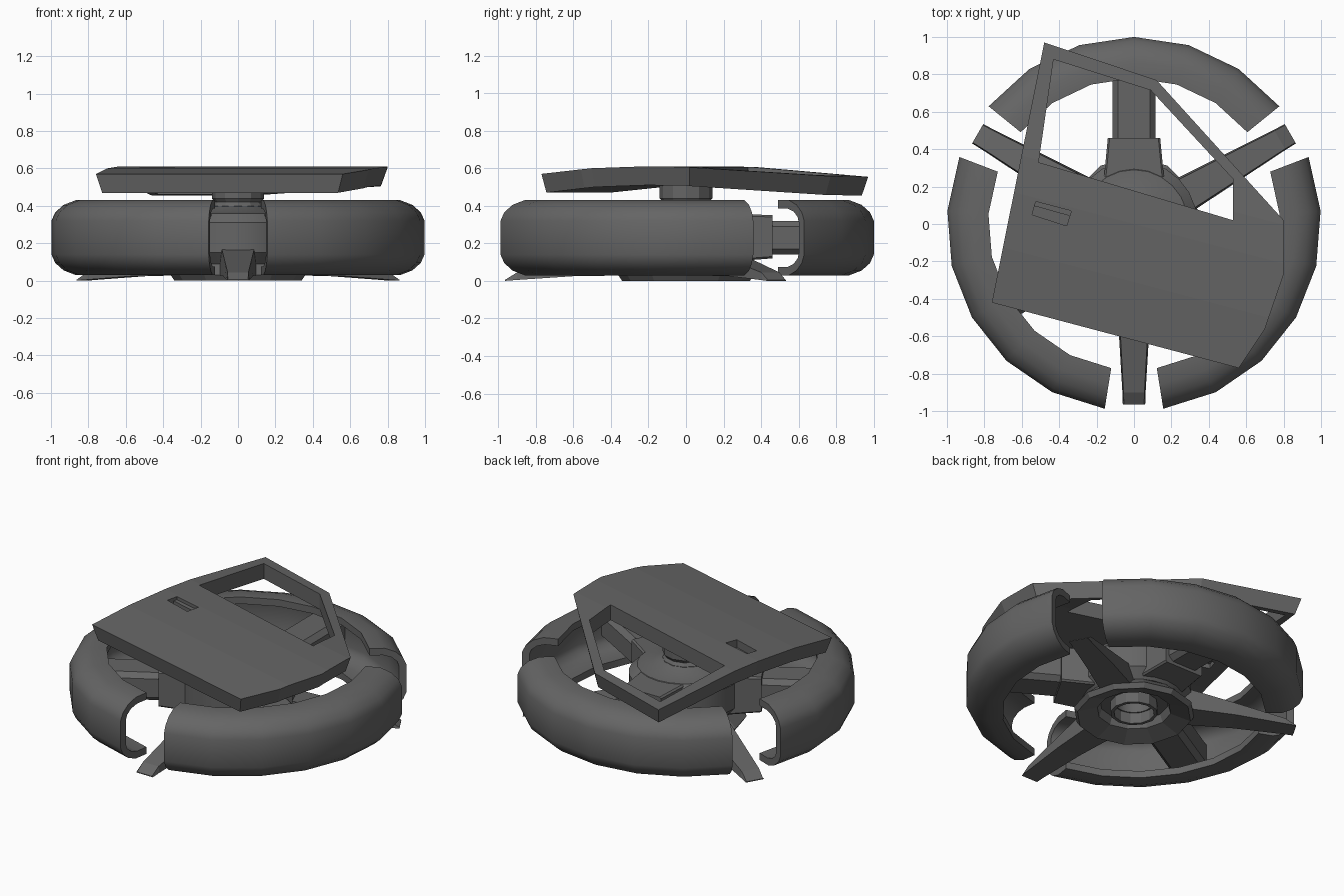
import bpy, bmesh, math
from mathutils import Vector, Matrix
from mathutils.geometry import intersect_point_line

if "Cube" in bpy.data.objects:
    bpy.data.objects.remove(bpy.data.objects["Cube"])

grey = bpy.data.materials.new("dark grey")
grey.diffuse_color = (0.13, 0.13, 0.13, 1)
grey.use_nodes = True
grey.node_tree.nodes["Principled BSDF"].inputs["Base Color"].default_value = grey.diffuse_color


def finish(name, bm, smooth=None):
    bmesh.ops.recalc_face_normals(bm, faces=bm.faces)
    me = bpy.data.meshes.new(name)
    bm.to_mesh(me)
    bm.free()
    me.materials.append(grey)
    ob = bpy.data.objects.new(name, me)
    bpy.context.collection.objects.link(ob)
    if smooth:
        bpy.ops.object.select_all(action='DESELECT')
        ob.select_set(True)
        bpy.context.view_layer.objects.active = ob
        bpy.ops.object.shade_smooth_by_angle(angle=math.radians(smooth))
    return ob


def loft(name, sections, closed=False, smooth=None, turn=0):
    """Skin a row of equal-sized closed cross-sections."""
    bm = bmesh.new()
    rings = [[bm.verts.new(p) for p in s] for s in sections]
    n, m = len(rings), len(rings[0])
    for i in range(n if closed else n - 1):
        a, b = rings[i], rings[(i + 1) % n]
        for j in range(m):
            k = (j + 1) % m
            bm.faces.new((a[j], a[k], b[k], b[j]))
    if not closed:
        bm.faces.new(rings[0])
        bm.faces.new(rings[-1])
    bm.transform(Matrix.Rotation(math.radians(turn), 4, 'Z'))
    return finish(name, bm, smooth)


def around(profile, angles):
    """Copies of an (r, z) profile turned to the given angles."""
    return [[(r * math.cos(math.radians(a)), r * math.sin(math.radians(a)), z)
             for r, z in profile] for a in angles]


def block(r, w, z0, z1, c=0.03):
    """Chamfered rectangle across the x axis at distance r."""
    return [(r, -w, z0 + c), (r, -w + c, z0), (r, w - c, z0), (r, w, z0 + c),
            (r, w, z1 - c), (r, w - c, z1), (r, -w + c, z1), (r, -w, z1 - c)]


# Rim: three hollow C-section arcs
upper_out = [(0.78, 0.43), (0.87, 0.43), (0.935, 0.405), (0.98, 0.365), (1.0, 0.32)]
upper_in = [(0.78, 0.385), (0.86, 0.385), (0.91, 0.37), (0.945, 0.34), (0.955, 0.31)]
flip = lambda pts: [(r, 0.46 - z) for r, z in reversed(pts)]
rim = upper_out + flip(upper_out) + list(reversed(upper_in + flip(upper_in)))
for i in range(3):
    mid = 90 + 120 * i
    loft(f"rim_arc_{i + 1}", around(rim, [mid - 51 + 17 * s for s in range(7)]),
         smooth=35)

    # Spoke: thick root by the hub, slimmer arm into the rim
    loft(f"spoke_root_{i + 1}", [block(0.2, 0.165, 0.1, 0.36, 0.01),
                                 block(0.46, 0.14, 0.12, 0.35, 0.01)], turn=mid)
    loft(f"spoke_arm_{i + 1}", [block(0.42, 0.115, 0.14, 0.32),
                                block(0.955, 0.115, 0.14, 0.32)], turn=mid)

    # Leg: tapered bar sloping down to a foot in the gap
    bar = lambda r, w, z0, z1: [(r, -w, z0), (r, w, z0), (r, w * 0.9, z1), (r, -w * 0.9, z1)]
    leg = [bar(0.26, 0.1, 0.03, 0.18), bar(0.6, 0.08, 0.025, 0.11),
           bar(0.9, 0.062, 0.005, 0.045), bar(0.965, 0.06, 0.0, 0.005)]
    loft(f"leg_{i + 1}", leg, turn=mid + 60)

# Hub: turned body, base ring and central post
step = lambda n: [360 * k / n for k in range(n)]
loft("hub_body", around([(0.11, 0.09), (0.29, 0.09), (0.34, 0.15), (0.34, 0.31),
                         (0.29, 0.36), (0.2, 0.37), (0.11, 0.41)], step(24)),
     closed=True, smooth=35)
loft("base_ring", around([(0.34, 0.0), (0.36, 0.03), (0.28, 0.1), (0.2, 0.1),
                          (0.22, 0.04)], step(12)), closed=True)
loft("centre_post", around([(0.12, 0.02), (0.14, 0.02), (0.14, 0.4), (0.125, 0.42),
                            (0.14, 0.44), (0.14, 0.51), (0.12, 0.51)], step(12)),
     closed=True)

# Tabletop: door-shaped bent panel with a window and a handle recess
outer = [(-0.48, 0.97), (-0.76, -0.42), (0.56, -0.77), (0.70, -0.56),
         (0.80, -0.27), (0.80, 0.02), (0.12, 0.77)]
window = [(-0.43, 0.88), (0.09, 0.715), (0.53, 0.24), (0.53, 0.02), (-0.51, 0.33)]
handle = [(-0.525, 0.12), (-0.335, 0.07), (-0.36, -0.01), (-0.545, 0.05)]
up = Vector((0.256, 0.967, 0))
bend = [(-0.7, 0.56), (-0.6, 0.57), (-0.3, 0.6), (0.0, 0.61), (0.2, 0.607), (0.9, 0.547)]


def height(p):
    v = Vector((p[0], p[1], 0)).dot(up)
    for (a, za), (b, zb) in zip(bend, bend[1:]):
        if v <= b:
            return za + (zb - za) * (v - a) / (b - a)
    return bend[-1][1]


def on_outline(p):
    for a, b in zip(outer, outer[1:] + outer[:1]):
        q, t = intersect_point_line(p, Vector((*a, 0)), Vector((*b, 0)))
        if -0.01 < t < 1.01 and (q - p).length < 0.002:
            return True
    return False


bm = bmesh.new()
for loop in (outer, window, handle):
    vs = [bm.verts.new((x, y, 0)) for x, y in loop]
    for a, b in zip(vs, vs[1:] + vs[:1]):
        bm.edges.new((a, b))
bmesh.ops.triangle_fill(bm, edges=bm.edges[:], use_beauty=True, normal=(0, 0, 1))
for v, _ in bend[2:5]:
    bmesh.ops.bisect_plane(bm, geom=bm.verts[:] + bm.edges[:] + bm.faces[:],
                           plane_co=up * v, plane_no=up)
top = bm.faces[:]
under = bmesh.ops.extrude_face_region(bm, geom=top, use_keep_orig=True)["geom"]
lower = {g for g in under if isinstance(g, bmesh.types.BMVert)}
for v in bm.verts:
    z = height(v.co)
    if v in lower:
        z -= 0.1
        if on_outline(v.co.copy()):
            v.co.x *= 0.955
            v.co.y *= 0.965
    v.co.z = z
finish("door_panel", bm)

# Handle recess floor and grip bar
loft("handle_floor", [[(x, y, height((x, y)) - d) for x, y in handle] for d in (0.05, 0.07)])
grip = [(-0.525, 0.12), (-0.335, 0.07), (-0.343, 0.043), (-0.532, 0.096)]
loft("handle_grip", [[(x, y, height((x, y)) - d) for x, y in grip] for d in (0.02, 0.06)])
